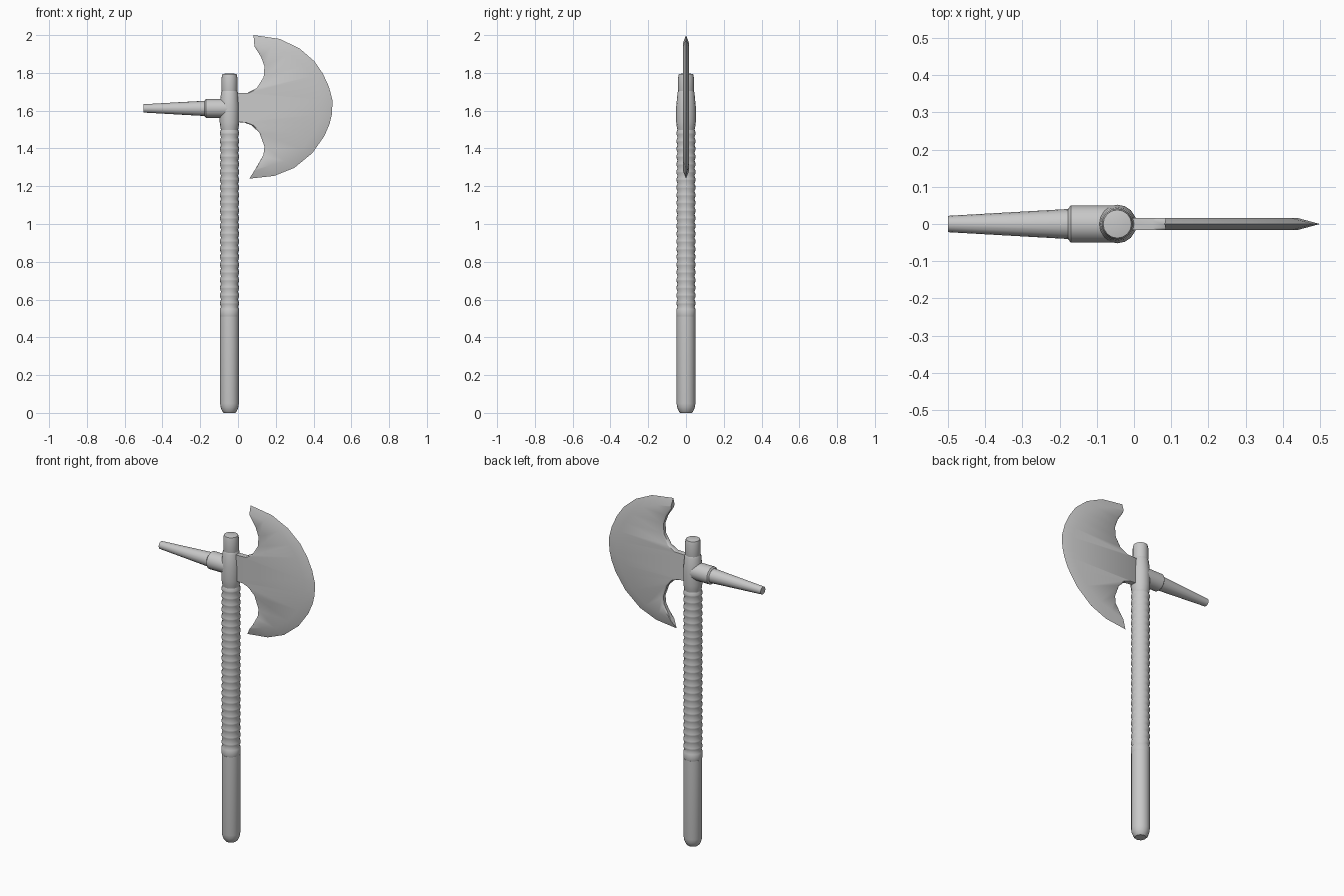
import bpy, math
from mathutils import Vector, Matrix

cube = bpy.data.objects.get("Cube")
if cube:
    bpy.data.objects.remove(cube, do_unlink=True)

steel = bpy.data.materials.new("plain grey")
steel.use_nodes = True
GREY = (0.58, 0.58, 0.58, 1)
steel.diffuse_color = GREY
steel.node_tree.nodes["Principled BSDF"].inputs["Base Color"].default_value = GREY

AXIS_X, SPIKE_Z = -0.045, 1.612


def finish(name, verts, faces, angle=35):
    mesh = bpy.data.meshes.new(name)
    mesh.from_pydata(verts, [], faces)
    mesh.materials.append(steel)
    obj = bpy.data.objects.new(name, mesh)
    bpy.context.collection.objects.link(obj)
    bpy.ops.object.select_all(action="DESELECT")
    obj.select_set(True)
    bpy.context.view_layer.objects.active = obj
    bpy.ops.object.mode_set(mode="EDIT")
    bpy.ops.mesh.select_all(action="SELECT")
    bpy.ops.mesh.normals_make_consistent(inside=False)
    bpy.ops.object.mode_set(mode="OBJECT")
    bpy.ops.object.shade_smooth_by_angle(angle=math.radians(angle))
    return obj


def lathe(name, profile, place, sides=16, angle=35):
    """Turn (radius, height) pairs about z, then move by a matrix."""
    verts, faces = [], []
    for r, h in profile:
        for i in range(sides):
            a = math.tau * i / sides
            verts.append(place @ Vector((r * math.cos(a), r * math.sin(a), h)))
    for j in range(len(profile) - 1):
        for i in range(sides):
            k = (i + 1) % sides
            faces.append((j * sides + i, j * sides + k,
                          (j + 1) * sides + k, (j + 1) * sides + i))
    faces.append(tuple(range(sides)))
    faces.append(tuple(range(len(verts) - sides, len(verts))))
    return finish(name, verts, faces, angle)


upright = Matrix.Translation((AXIS_X, 0, 0))
sideways = Matrix.Translation((AXIS_X, 0, SPIKE_Z)) @ Matrix.Rotation(-math.pi / 2, 4, "Y")

# Smooth handle with a rounded foot
lathe("handle", [(0.03, 0), (0.038, 0.008), (0.047, 0.03), (0.05, 0.05), (0.05, 0.51)], upright)

# Ribbed grip with a plain band at its foot
grip = [(0.048, 0.505), (0.051, 0.515), (0.051, 0.55)]
ribs = 23
pitch = (1.50 - 0.56) / ribs
for n in range(ribs):
    z = 0.56 + n * pitch
    grip += [(0.045, z), (0.051, z + pitch * 0.4), (0.051, z + pitch * 0.6)]
grip.append((0.045, 1.50))
lathe("ribbed_grip", grip, upright, angle=60)

# Head socket and cap
lathe("head_socket", [(0.044, 1.49), (0.049, 1.515), (0.052, 1.54), (0.052, 1.62),
                      (0.045, 1.695), (0.041, 1.705)], upright)
lathe("top_cap", [(0.039, 1.69), (0.042, 1.71), (0.042, 1.775), (0.038, 1.793),
                  (0.02, 1.797)], upright)

# Back spike and its collar
lathe("spike_collar", [(0.03, 0), (0.05, 0.005), (0.05, 0.125), (0.041, 0.132)], sideways)
lathe("back_spike", [(0.041, 0.12), (0.022, 0.455)], sideways)

# Crescent blade: paired inner and outer edge points, top to bottom (x, z)
inner = [(0.087, 1.94), (0.122, 1.885), (0.14, 1.835), (0.136, 1.778), (0.1, 1.72),
         (0.05, 1.694), (-0.03, 1.693), (-0.03, 1.54), (0.03, 1.538), (0.071, 1.524),
         (0.114, 1.482), (0.14, 1.41), (0.135, 1.366), (0.098, 1.3)]
outer = [(0.082, 2.0), (0.22, 1.98), (0.325, 1.93), (0.404, 1.862), (0.45, 1.795),
         (0.482, 1.725), (0.5, 1.655), (0.498, 1.585), (0.485, 1.53), (0.458, 1.467),
         (0.394, 1.376), (0.298, 1.297), (0.193, 1.255), (0.06, 1.24)]
verts, faces = [], []
for a, b in zip(inner, outer):
    a, b = Vector((a[0], 0, a[1])), Vector((b[0], 0, b[1]))
    span = (b - a).length
    way = (b - a) / span
    rim = min(0.012, span * 0.2)
    bevel = min(0.06, span * 0.7)
    # Loop round the section: back edge, flat cheek, cutting edge, other cheek
    section = [(0, 0.01), (rim, 0.016), (span - bevel, 0.016), (span, 0),
               (span - bevel, -0.016), (rim, -0.016), (0, -0.01)]
    verts += [a + way * d + Vector((0, y, 0)) for d, y in section]
n = 7
for j in range(len(inner) - 1):
    for i in range(n):
        k = (i + 1) % n
        faces.append((j * n + i, j * n + k, (j + 1) * n + k, (j + 1) * n + i))
faces.append(tuple(range(n)))
faces.append(tuple(range(len(verts) - n, len(verts))))
finish("crescent_blade", verts, faces, 40)
